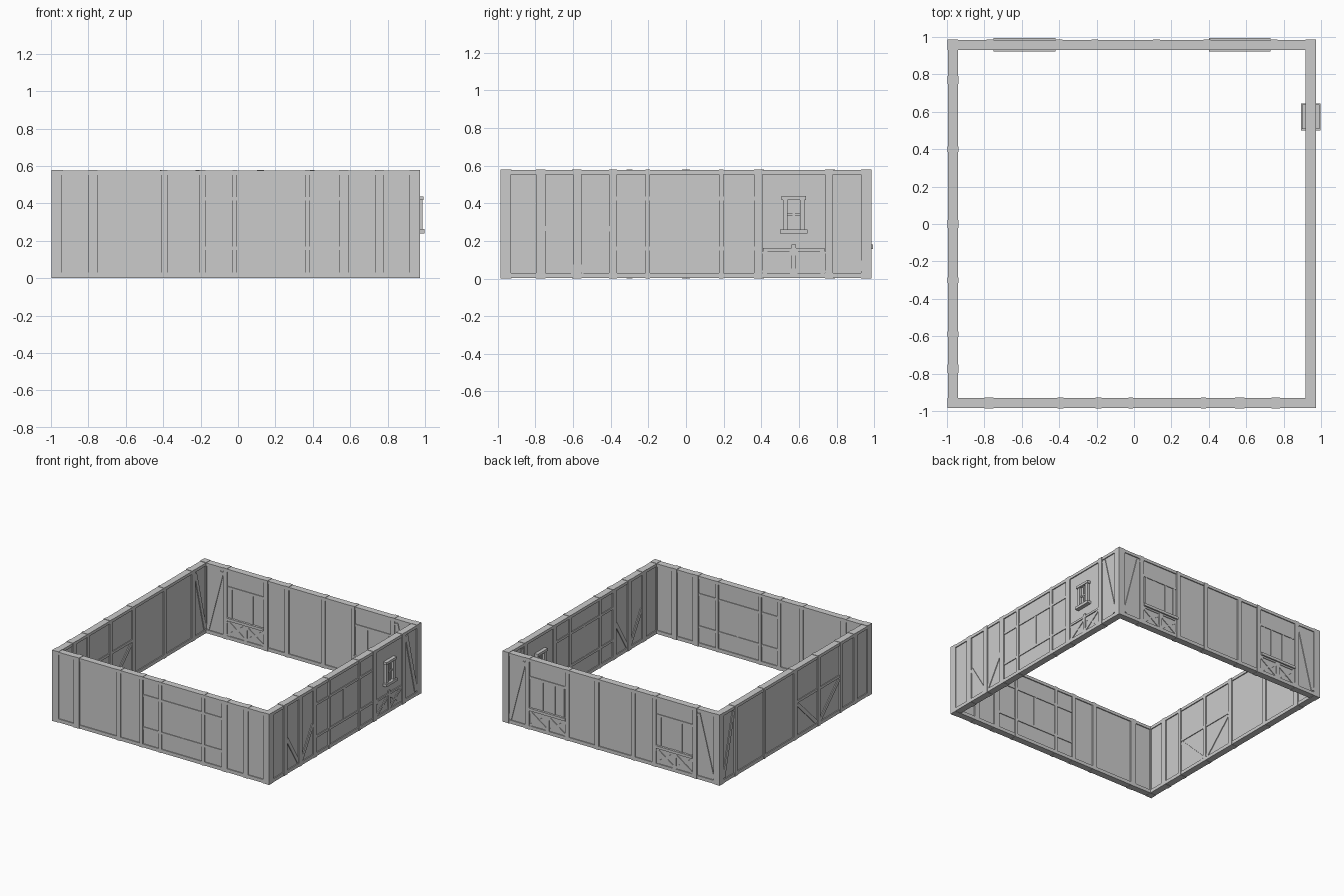
import bpy
import bmesh
from math import atan2, hypot, pi
from mathutils import Matrix, Vector

old = bpy.data.objects.get("Cube")
if old:
    bpy.data.objects.remove(old, do_unlink=True)

grey = bpy.data.materials.new("plain grey")
grey.use_nodes = True
grey.diffuse_color = (0.6, 0.6, 0.6, 1)
grey.node_tree.nodes["Principled BSDF"].inputs["Base Color"].default_value = (0.6, 0.6, 0.6, 1)

HEIGHT = 0.58
BEAM, POST, THIN, PANEL = 0.054, 0.058, 0.05, 0.038


class Wall:
    """A wall frame: u runs along the wall, v through it, z up."""

    def __init__(self, name, matrix):
        self.name, self.matrix, self.parts = name, matrix, {}

    def bar(self, part, start, end, width, depth):
        (u0, z0), (u1, z1) = start, end
        bm = self.parts.setdefault(part, bmesh.new())
        local = (Matrix.Translation(((u0 + u1) / 2, 0, (z0 + z1) / 2))
                 @ Matrix.Rotation(-atan2(z1 - z0, u1 - u0), 4, 'Y')
                 @ Matrix.Diagonal((hypot(u1 - u0, z1 - z0), depth, width, 1)))
        bmesh.ops.create_cube(bm, size=1, matrix=self.matrix @ local)

    def block(self, part, u0, u1, z0, z1, depth):
        z = (z0 + z1) / 2
        self.bar(part, (u0, z), (u1, z), z1 - z0, depth)

    def post(self, u0, u1, z0=0.0, z1=HEIGHT, depth=POST, part="posts"):
        self.block(part, u0, u1, z0, z1, depth)

    def shell(self, u0, u1):
        self.block("panel", u0, u1, 0.01, 0.57, PANEL)
        self.block("bottom_beam", u0, u1, 0.002, 0.03, BEAM)
        self.block("top_beam", u0, u1, 0.553, 0.577, BEAM)

    def rails(self, u0, u1, mullions):
        """Two rails with short mullions standing between them."""
        for z in (0.15, 0.415):
            self.block("rails", u0, u1, z, z + 0.02, THIN)
        for u in mullions:
            self.post(u - 0.011, u + 0.011, 0.17, 0.415, THIN - 0.004, "mullions")

    def crosses(self, u0, u1, depth):
        """Low panel with two crosses, a middle post and a cap rail."""
        mid = (u0 + u1) / 2
        for a, b in ((u0, mid), (mid, u1)):
            self.bar("cross_braces", (a, 0.03), (b, 0.145), 0.022, THIN)
            self.bar("cross_braces", (a, 0.145), (b, 0.03), 0.022, THIN - 0.003)
        self.post(mid - 0.013, mid + 0.013, 0.01, 0.18, THIN + 0.004, "cross_post")
        self.block("cross_cap", u0, u1, 0.145, 0.162, depth)

    def brace(self, start, end, width=0.03):
        self.bar("braces", start, end, width, THIN)

    def finish(self):
        for part, bm in self.parts.items():
            mesh = bpy.data.meshes.new(f"{self.name}_{part}")
            bm.to_mesh(mesh)
            bm.free()
            mesh.materials.append(grey)
            ob = bpy.data.objects.new(mesh.name, mesh)
            bpy.context.collection.objects.link(ob)


def across(y):
    return Matrix.Translation((0, y, 0))


def along(x):
    return Matrix.Translation((x, 0, 0)) @ Matrix.Rotation(pi / 2, 4, 'Z')


X0, X1, Y0, Y1 = -0.968, 0.945, -0.957, 0.958

# Front wall
front = Wall("front", across(Y0))
front.shell(X0, X1)
for u, w in ((-0.775, 0.05), (-0.393, 0.033), (-0.19, 0.03), (-0.018, 0.025),
             (0.372, 0.025), (0.565, 0.05), (0.757, 0.045)):
    front.post(u - w / 2, u + w / 2)
front.rails(-0.18, 0.545, [0.185])

# Back wall with two wide windows above crossed panels
back = Wall("back", across(Y1))
back.shell(X0, X1)
for u in (-0.77, -0.4, -0.21, 0.12, 0.39, 0.75):
    back.post(u - 0.018, u + 0.018)
for a, b in ((-0.75, -0.42), (0.4, 0.73)):
    third = (b - a) / 3
    back.rails(a, b, [a + 0.03, a + third, b - third, b - 0.03])
    back.crosses(a, b, THIN)
    back.block("window_sill", a, b, 0.158, 0.18, 0.074)
back.brace((-0.8, 0.54), (-0.93, 0.04))
back.brace((0.78, 0.54), (0.91, 0.04))

# Wall on the +x side with a small window
left = Wall("left", along(X1))
left.shell(Y0, Y1)
for u, w in ((-0.772, 0.05), (-0.578, 0.045), (-0.388, 0.045), (-0.203, 0.025),
             (0.188, 0.025), (0.385, 0.045), (0.76, 0.045)):
    left.post(u - w / 2, u + w / 2)
left.rails(-0.37, 0.365, [-0.003])
left.brace((-0.745, 0.28), (-0.595, 0.035))
left.brace((-0.41, 0.28), (-0.56, 0.035))
left.brace((0.8, 0.54), (0.925, 0.04), 0.035)
left.crosses(0.41, 0.735, 0.054)
for u in (0.528, 0.618):
    left.post(u - 0.012, u + 0.012, 0.25, 0.43, 0.084, "window_frame")
left.block("window_frame", 0.5, 0.645, 0.24, 0.262, 0.104)
left.block("window_frame", 0.507, 0.638, 0.418, 0.438, 0.096)
left.block("window_pane", 0.53, 0.615, 0.25, 0.43, 0.048)
left.block("window_bars", 0.53, 0.615, 0.334, 0.346, 0.064)
left.post(0.567, 0.579, 0.255, 0.425, 0.062, "window_bars")

# Wall on the -x side with a braced bay
right = Wall("right", along(X0))
right.shell(Y0, Y1)
for u, w in ((-0.775, 0.045), (-0.59, 0.03), (-0.3, 0.03), (0.0, 0.045),
             (0.4, 0.03), (0.77, 0.045)):
    right.post(u - w / 2, u + w / 2)
right.block("rails", -0.58, -0.02, 0.29, 0.312, THIN)
right.brace((-0.57, 0.28), (-0.32, 0.035))
right.brace((-0.03, 0.28), (-0.28, 0.035))
right.brace((0.8, 0.54), (0.925, 0.04))

# Corner posts
corners = Wall("corner", Matrix.Identity(4))
for x in (X0, X1):
    for y in (Y0, Y1):
        bm = corners.parts.setdefault("posts", bmesh.new())
        place = Matrix.Translation(Vector((x, y, HEIGHT / 2)))
        bmesh.ops.create_cube(bm, size=1, matrix=place @ Matrix.Diagonal((0.056, 0.056, HEIGHT, 1)))

for wall in (front, back, left, right, corners):
    wall.finish()
